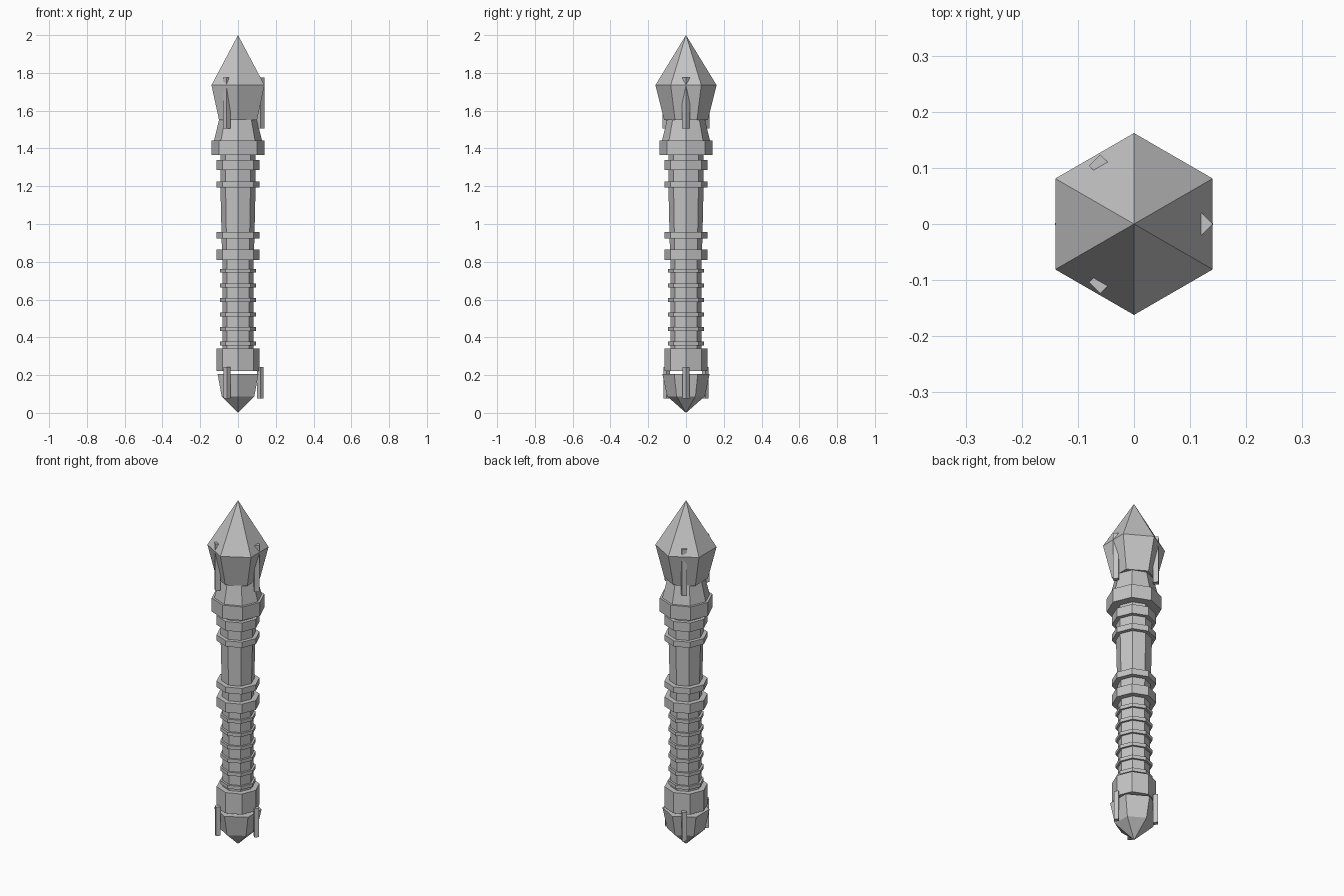
import bpy
import math

if "Cube" in bpy.data.objects:
    bpy.data.objects.remove(bpy.data.objects["Cube"])

grey = bpy.data.materials.new("plain grey")
grey.diffuse_color = (0.55, 0.55, 0.55, 1)
grey.use_nodes = True
grey.node_tree.nodes["Principled BSDF"].inputs["Base Color"].default_value = grey.diffuse_color


def lathe(name, profile, sides=8, turn=0.0, cx=0.0, cy=0.0):
    """Flat-faced turned solid from (radius, z) points, listed bottom to top."""
    verts, rings, faces = [], [], []
    for r, z in profile:
        start, n = len(verts), (1 if r == 0 else sides)
        for i in range(n):
            a = turn + math.tau * i / sides
            verts.append((cx + r * math.cos(a), cy + r * math.sin(a), z))
        rings.append([start + i % n for i in range(sides)])
    for low, high in zip(rings, rings[1:]):
        for i in range(sides):
            j = (i + 1) % sides
            quad = [low[i], low[j], high[j], high[i]]
            faces.append(list(dict.fromkeys(quad)))
    if profile[0][0]:
        faces.append(rings[0][::-1])
    if profile[-1][0]:
        faces.append(rings[-1])
    mesh = bpy.data.meshes.new(name)
    mesh.from_pydata(verts, [], faces)
    mesh.materials.append(grey)
    obj = bpy.data.objects.new(name, mesh)
    bpy.context.collection.objects.link(obj)
    return obj


def band(name, r, z0, z1, r_top=None):
    return lathe(name, [(r, z0), (r_top or r, z1)])


def prongs(name, dist, r, z0, z1):
    """Three square rods spaced evenly round the axis."""
    for k in range(3):
        a = math.tau * k / 3
        lathe(f"{name}_{k + 1}", [(r, z0), (r, z1)], 4, 0,
              dist * math.cos(a), dist * math.sin(a))


# Six-sided crystal head and pommel
hex_turn = math.radians(30)
lathe("crystal_head", [(0.116, 1.55), (0.162, 1.735), (0, 2.0)], 6, hex_turn)
lathe("pommel", [(0, 0.0), (0.10, 0.088), (0.125, 0.207)], 6, hex_turn)

# Prongs holding the crystal and pommel
prongs("crystal_prong", 0.12, 0.02, 1.505, 1.775)
prongs("pommel_prong", 0.118, 0.018, 0.075, 0.242)

# Grip with raised wraps
band("lower_collar", 0.115, 0.222, 0.342)
band("grip", 0.083, 0.342, 0.81)
for k in range(6):
    z = 0.367 + 0.077 * k
    band(f"grip_wrap_{k + 1}", 0.095, z - 0.01, z + 0.01)

# Upper shaft, widening slightly upwards
band("upper_shaft", 0.084, 0.81, 1.19, 0.093)
band("top_shaft", 0.093, 1.19, 1.365)

# Raised rings
for name, z0, z1 in (("guard_ring", 0.81, 0.865), ("lower_ring", 0.922, 0.957),
                     ("upper_ring", 1.193, 1.226), ("neck_ring", 1.285, 1.338)):
    band(name, 0.115, z0, z1)

# Crown below the crystal
band("crown_ring", 0.141, 1.364, 1.443)
band("crown_neck", 0.127, 1.443, 1.552, 0.1)
